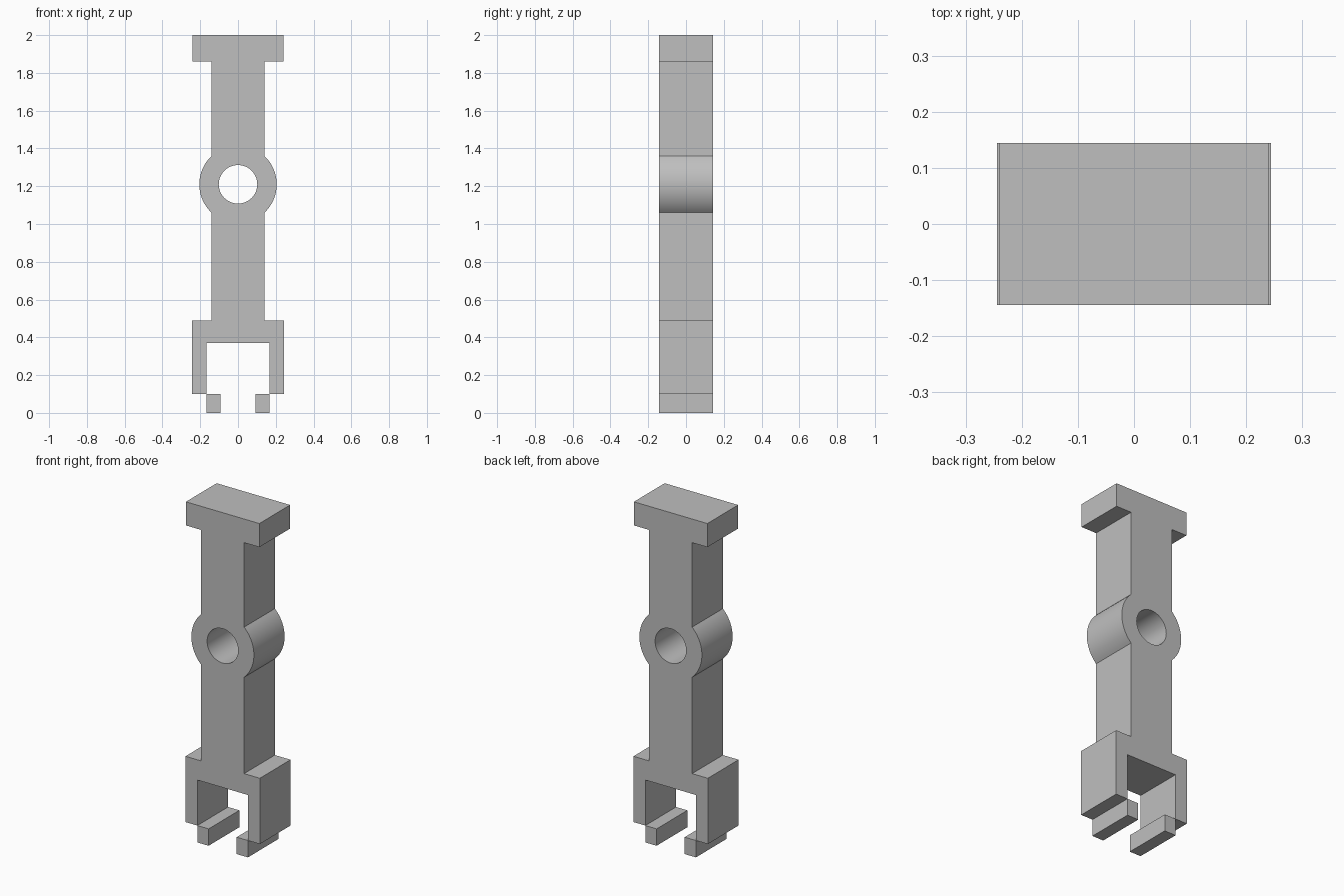
import bpy, bmesh, math
from mathutils import Vector

cube = bpy.data.objects.get("Cube")
if cube:
    bpy.data.objects.remove(cube, do_unlink=True)

DEPTH = 0.144      # half depth of every part
STEM = 0.141       # half width of the stem
HUB_Z, HUB_R, HOLE_R = 1.21, 0.205, 0.102

grey = bpy.data.materials.new("plain grey")
grey.use_nodes = True
grey.diffuse_color = (0.52, 0.52, 0.52, 1)
grey.node_tree.nodes["Principled BSDF"].inputs["Base Color"].default_value = grey.diffuse_color


def arc(radius, start, end, steps):
    """Points around the hub centre, angles measured from +x."""
    angles = [start + (end - start) * i / steps for i in range(steps + 1)]
    return [(radius * math.cos(a), HUB_Z + radius * math.sin(a)) for a in angles]


def mirrored_extrusion(name, profile):
    """Extrude a half profile (x, z) through the depth and mirror it across x = 0."""
    bm = bmesh.new()
    face = bm.faces.new([bm.verts.new((x, -DEPTH, z)) for x, z in profile])
    moved = bmesh.ops.extrude_face_region(bm, geom=[face], use_keep_orig=True)["geom"]
    bmesh.ops.translate(bm, vec=Vector((0, 2 * DEPTH, 0)),
                        verts=[v for v in moved if isinstance(v, bmesh.types.BMVert)])
    # Open the mirror seam
    seam = [f for f in bm.faces if all(abs(v.co.x) < 1e-5 for v in f.verts)]
    bmesh.ops.delete(bm, geom=seam, context="FACES")
    bmesh.ops.recalc_face_normals(bm, faces=bm.faces)
    mesh = bpy.data.meshes.new(name)
    bm.to_mesh(mesh)
    bm.free()
    mesh.materials.append(grey)
    obj = bpy.data.objects.new(name, mesh)
    bpy.context.collection.objects.link(obj)
    mirror = obj.modifiers.new("Mirror", "MIRROR")
    mirror.merge_threshold = 0.0001
    bpy.ops.object.select_all(action="DESELECT")
    obj.select_set(True)
    bpy.context.view_layer.objects.active = obj
    bpy.ops.object.modifier_apply(modifier="Mirror")
    bpy.ops.object.shade_smooth_by_angle(angle=math.radians(30))
    return obj


# Body: head bar, stem, round hub with a through hole, and forked clamp
hub_angle = math.acos(STEM / HUB_R)
body = [(0, 2), (0.241, 2), (0.241, 1.86), (STEM, 1.86)]
body += arc(HUB_R, hub_angle, -hub_angle, 24)
body += [(STEM, 0.49), (0.244, 0.49), (0.244, 0.1), (0.166, 0.1), (0.166, 0.37), (0, 0.37)]
body += arc(HOLE_R, -math.pi / 2, math.pi / 2, 32)
mirrored_extrusion("clamp_body", body)

# Hook tips under the inner edges of the fork
mirrored_extrusion("hook_tips", [(0.092, 0), (0.166, 0), (0.166, 0.1), (0.092, 0.1)])
